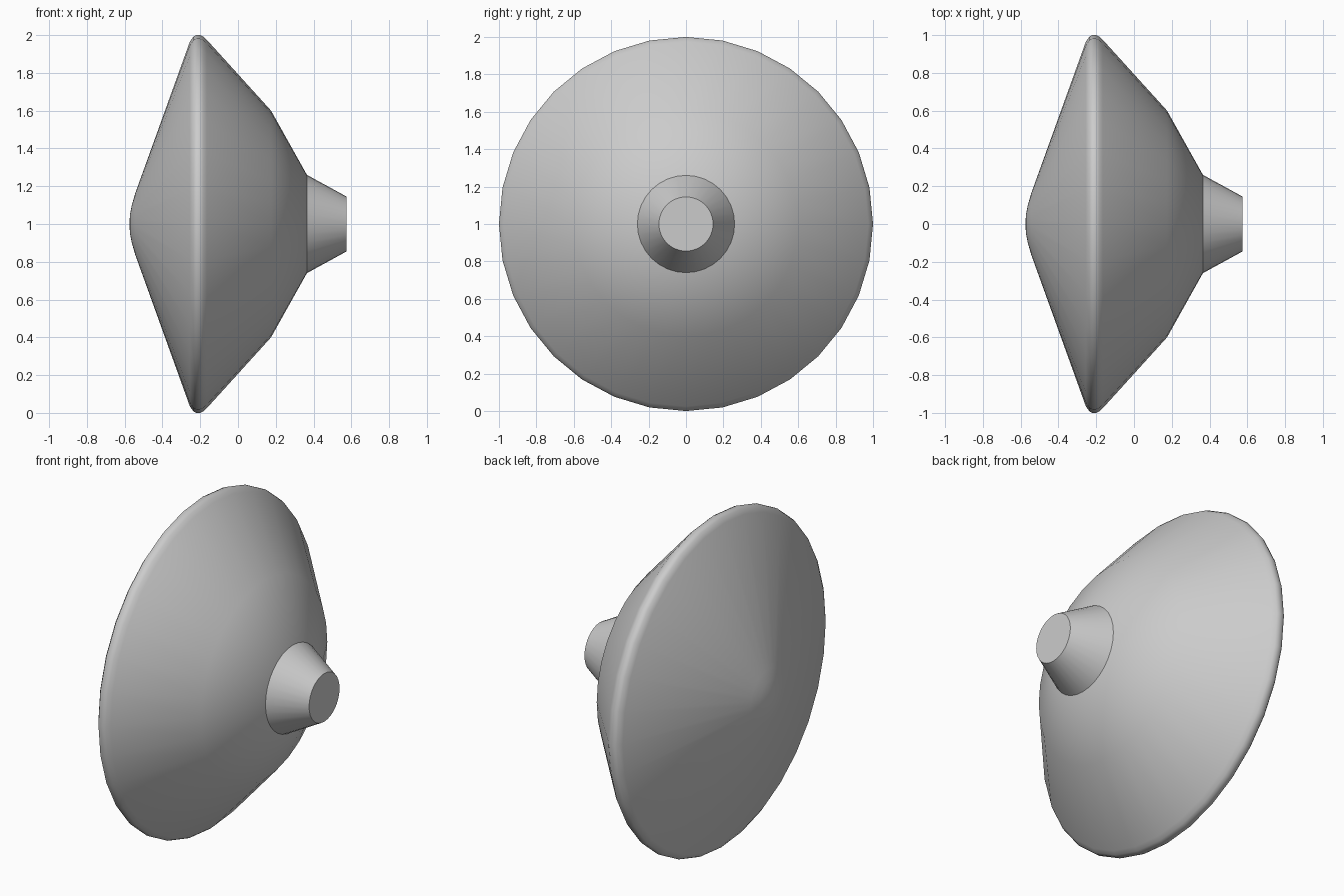
import bpy, bmesh, math

if "Cube" in bpy.data.objects:
    bpy.data.objects.remove(bpy.data.objects["Cube"])

grey = bpy.data.materials.new("light grey")
grey.diffuse_color = (0.6, 0.6, 0.6, 1)
grey.use_nodes = True
grey.node_tree.nodes["Principled BSDF"].inputs["Base Color"].default_value = grey.diffuse_color
SIDES = 32


def lathe(name, profile, smooth_angle):
    """Spin (x, radius) points about the x axis at z = 1; ends are closed."""
    bm = bmesh.new()
    rings = []
    for x, r in profile:
        if r == 0:
            rings.append([bm.verts.new((x, 0, 1))] * SIDES)
        else:
            angles = [2 * math.pi * i / SIDES for i in range(SIDES)]
            rings.append([bm.verts.new((x, r * math.cos(a), 1 + r * math.sin(a))) for a in angles])
    for a, b in zip(rings, rings[1:]):
        for i in range(SIDES):
            j = (i + 1) % SIDES
            bm.faces.new(list(dict.fromkeys((a[i], a[j], b[j], b[i]))))
    for ring in (rings[0], rings[-1]):
        if ring[0] is not ring[1]:
            bm.faces.new(ring)
    bmesh.ops.recalc_face_normals(bm, faces=bm.faces)
    mesh = bpy.data.meshes.new(name)
    bm.to_mesh(mesh)
    bm.free()
    mesh.materials.append(grey)
    obj = bpy.data.objects.new(name, mesh)
    bpy.context.collection.objects.link(obj)
    bpy.ops.object.select_all(action='DESELECT')
    obj.select_set(True)
    bpy.context.view_layer.objects.active = obj
    bpy.ops.object.shade_smooth_by_angle(angle=math.radians(smooth_angle))


# Wide dish: rounded nose, cone, narrow rim and tapering back
lathe("dish", [(-0.575, 0), (-0.572, 0.05), (-0.562, 0.10), (-0.545, 0.16),
               (-0.255, 0.965), (-0.235, 0.993), (-0.22, 1.0), (-0.20, 1.0),
               (-0.185, 0.993), (-0.165, 0.975), (0.175, 0.60), (0.365, 0.26)], 35)

# Short tapered stem with a flat end
lathe("stem", [(0.365, 0.26), (0.575, 0.145)], 35)
